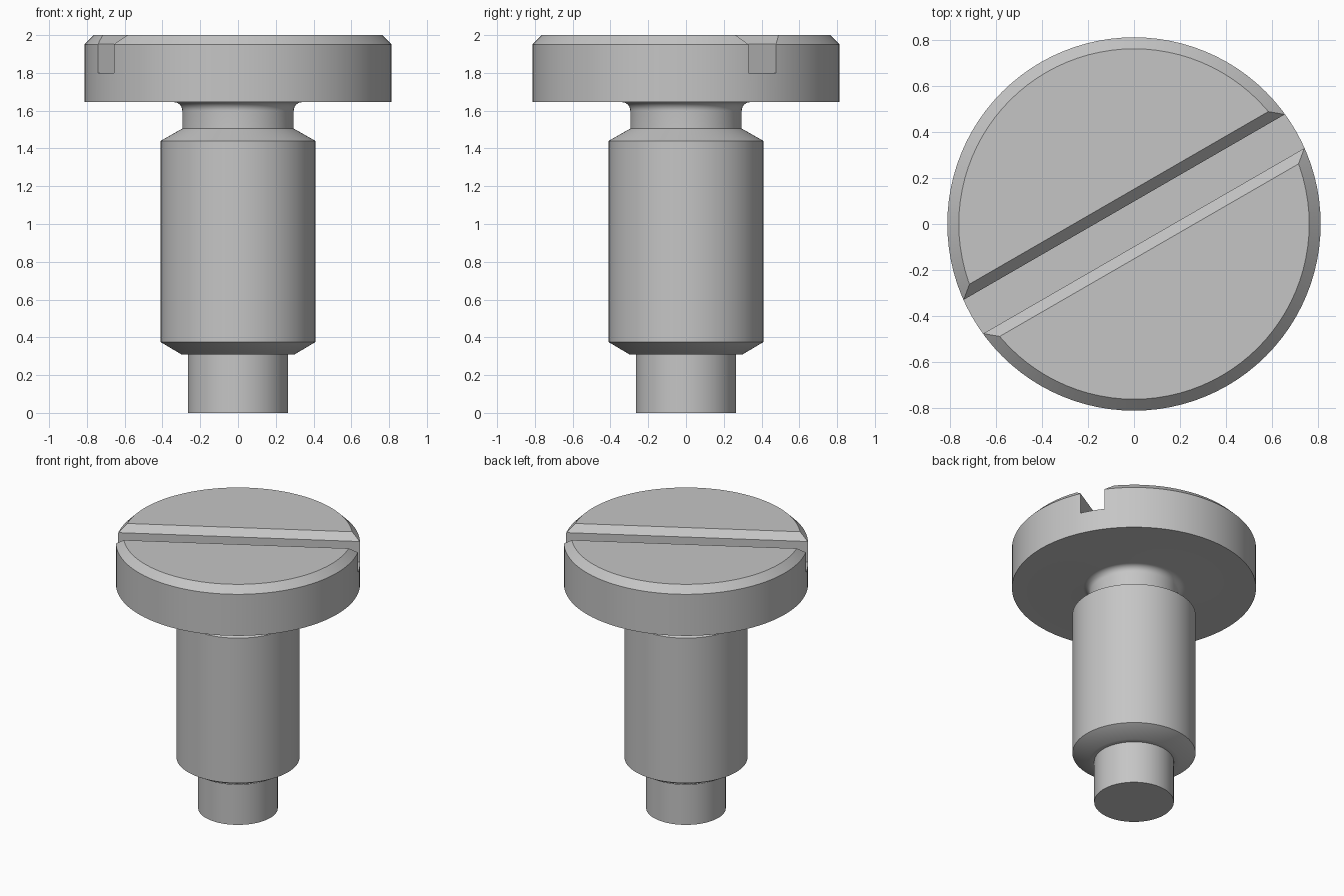
import bpy, bmesh, math
from mathutils import Matrix, Vector

cube = bpy.data.objects.get("Cube")
if cube:
    bpy.data.objects.remove(cube, do_unlink=True)

SEGMENTS = 96
steel = bpy.data.materials.new("grey_steel")
steel.use_nodes = True
steel.diffuse_color = (0.56, 0.56, 0.56, 1)
steel.node_tree.nodes["Principled BSDF"].inputs["Base Color"].default_value = steel.diffuse_color


def make_object(name, bm):
    bmesh.ops.recalc_face_normals(bm, faces=bm.faces[:])
    mesh = bpy.data.meshes.new(name)
    bm.to_mesh(mesh)
    bm.free()
    mesh.materials.append(steel)
    obj = bpy.data.objects.new(name, mesh)
    bpy.context.collection.objects.link(obj)
    return obj


def lathe(name, profile):
    """Revolve (radius, z) points around z and cap both ends."""
    bm = bmesh.new()
    rings = []
    for r, z in profile:
        rings.append([bm.verts.new((r * math.cos(a), r * math.sin(a), z))
                      for a in (math.tau * i / SEGMENTS for i in range(SEGMENTS))])
    for low, high in zip(rings, rings[1:]):
        for i in range(SEGMENTS):
            j = (i + 1) % SEGMENTS
            bm.faces.new((low[i], low[j], high[j], high[i]))
    bm.faces.new(rings[0])
    bm.faces.new(rings[-1])
    return make_object(name, bm)


def prism(name, section, half_length, angle):
    """Extrude a (y, z) section along x, then turn it about z."""
    bm = bmesh.new()
    face = bm.faces.new([bm.verts.new((-half_length, y, z)) for y, z in section])
    grown = bmesh.ops.extrude_face_region(bm, geom=[face])["geom"]
    moved = [v for v in grown if isinstance(v, bmesh.types.BMVert)]
    bmesh.ops.translate(bm, verts=moved, vec=Vector((2 * half_length, 0, 0)))
    bm.transform(Matrix.Rotation(angle, 4, "Z"))
    return make_object(name, bm)


# Tip, bevelled shank and neck
tip_and_shank = [(0.265, 0), (0.265, 0.31), (0.3, 0.31), (0.41, 0.375),
                 (0.41, 1.44), (0.295, 1.505)]
# Rounded fillet from neck into the underside of the head
fillet_r, neck_r, under_z = 0.045, 0.295, 1.645
fillet = []
for i in range(9):
    a = math.pi / 2 * i / 8
    fillet.append((neck_r + fillet_r * (1 - math.cos(a)),
                   under_z - fillet_r * (1 - math.sin(a))))
# Head disc with bevelled rim
head = [(0.813, under_z), (0.813, 1.95), (0.763, 2)]
screw = lathe("slotted_screw", tip_and_shank + fillet + head)

# Driver slot with bevelled lips, cut across the head
half = [(0.085, 1.8), (0.085, 1.952), (0.18, 2.05)]
section = half + [(-y, z) for y, z in reversed(half)]
cutter = prism("slot_cutter", section, 1, math.radians(30))
cutter.hide_render = True

bpy.ops.object.select_all(action="DESELECT")
screw.select_set(True)
bpy.context.view_layer.objects.active = screw
cut = screw.modifiers.new("slot", "BOOLEAN")
cut.operation = "DIFFERENCE"
cut.solver = "EXACT"
cut.object = cutter
bpy.ops.object.modifier_apply(modifier=cut.name)
bpy.data.objects.remove(cutter, do_unlink=True)
bpy.ops.object.shade_smooth_by_angle(angle=math.radians(35))
